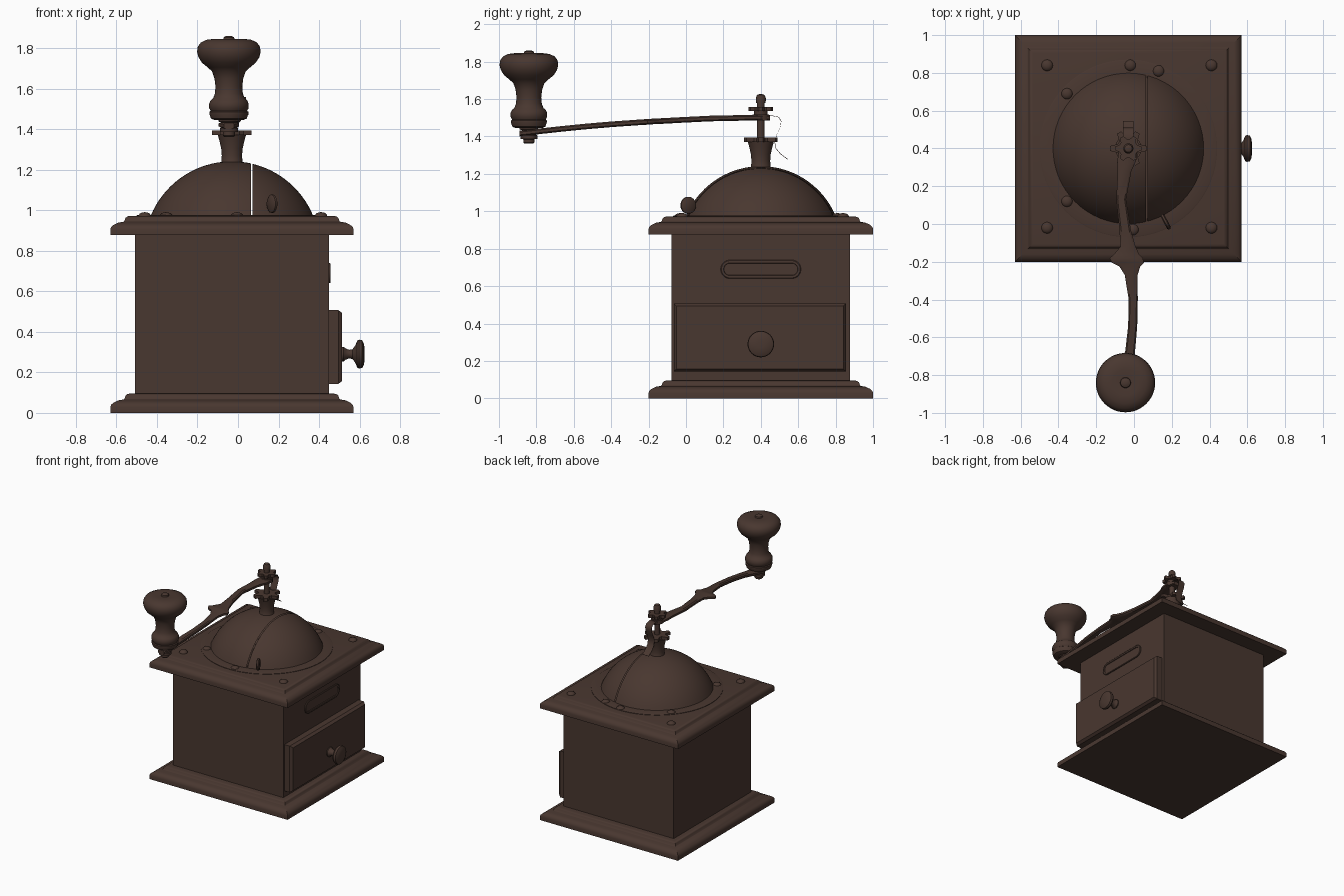
import bpy, bmesh, math
from mathutils import Vector, Matrix

CX, CY = -0.03, 0.40          # axis of box, dome and crank
KX, KY = -0.045, -0.84        # axis of crank handle

brown = bpy.data.materials.new("dark_brown")
brown.diffuse_color = (0.066, 0.038, 0.029, 1)


def finish(name, bm, loc=(0, 0, 0), angle=35):
    bmesh.ops.remove_doubles(bm, verts=bm.verts, dist=1e-5)
    bmesh.ops.recalc_face_normals(bm, faces=bm.faces)
    me = bpy.data.meshes.new(name)
    bm.to_mesh(me)
    bm.free()
    me.materials.append(brown)
    ob = bpy.data.objects.new(name, me)
    bpy.context.collection.objects.link(ob)
    ob.location = loc
    bpy.ops.object.select_all(action='DESELECT')
    ob.select_set(True)
    bpy.context.view_layer.objects.active = ob
    bpy.ops.object.shade_smooth_by_angle(angle=math.radians(angle))
    return ob


def skin(bm, rings, caps=True):
    """Bridge successive closed rings of points."""
    vs = [[bm.verts.new(p) for p in r] for r in rings]
    n = len(vs[0])
    for a, b in zip(vs, vs[1:]):
        for i in range(n):
            bm.faces.new((a[i], a[(i + 1) % n], b[(i + 1) % n], b[i]))
    if caps:
        bm.faces.new(vs[0])
        bm.faces.new(vs[-1])


def lathe(name, prof, loc, seg=40, rot=None, caps=True):
    bm = bmesh.new()
    skin(bm, [[(r * math.cos(2 * math.pi * i / seg), r * math.sin(2 * math.pi * i / seg), z)
               for i in range(seg)] for r, z in prof], caps)
    if rot:
        bm.transform(rot)
    return finish(name, bm, loc)


def square_loft(name, prof, z0):
    bm = bmesh.new()
    skin(bm, [[(sx * h, sy * h, z) for sx, sy in ((-1, -1), (1, -1), (1, 1), (-1, 1))] for h, z in prof])
    return finish(name, bm, (CX, CY, z0))


def star(name, r_in, r_out, lobes, z0, z1):
    """Flat lobed plate around the crank axis."""
    bm = bmesh.new()
    n = lobes * 4
    pts = []
    for i in range(n):
        r = r_out if i % 4 < 2 else r_in
        a = 2 * math.pi * (i - 0.5) / n
        pts.append((r * math.cos(a), r * math.sin(a)))
    skin(bm, [[(x, y, z) for x, y in pts] for z in (z0, z1)])
    return finish(name, bm, (CX, CY, 0))


# box with moulded base and lid
moulding = [(0.6, 0), (0.6, 0.028), (0.596, 0.04), (0.585, 0.05), (0.56, 0.062), (0.535, 0.066),
            (0.53, 0.07), (0.525, 0.085), (0.517, 0.092), (0.505, 0.095)]
square_loft("base_moulding", moulding, 0)
square_loft("lid_moulding", moulding, 0.877)
square_loft("box_body", [(0.478, 0.09), (0.478, 0.88)], 0)

# drawer front with bevelled edge, and its knob
bm = bmesh.new()
skin(bm, [[(x, y, z) for y, z in ((-0.065 + d, 0.143 + d), (0.855 - d, 0.143 + d),
                                  (0.855 - d, 0.507 - d), (-0.065 + d, 0.507 - d))]
          for x, d in ((0.44, 0), (0.495, 0), (0.514, 0.014))])
finish("drawer_front", bm, angle=15)
lathe("drawer_knob", [(0.036, 0), (0.036, 0.008), (0.028, 0.018), (0.021, 0.035), (0.024, 0.052), (0.045, 0.067),
                      (0.066, 0.075), (0.071, 0.085), (0.068, 0.1), (0.05, 0.109), (0.02, 0.112)],
      (0.513, 0.40, 0.29), 32, Matrix.Rotation(math.pi / 2, 4, 'Y'))

# label plate with rounded ends and a raised rim
def stadium(half, r, x):
    return [(x, 0.40 + (half if math.cos(a) > 0 else -half) + r * math.cos(a), 0.69 + r * math.sin(a))
            for a in (math.radians(-90 + 15 * i + 7.5) for i in range(24))]


bm = bmesh.new()
skin(bm, [stadium(0.165, 0.05, 0.44), stadium(0.165, 0.05, 0.454), stadium(0.165, 0.046, 0.457),
          stadium(0.165, 0.034, 0.457), stadium(0.165, 0.032, 0.452)])
finish("label_plate", bm)

# dome flange and rivets
lathe("dome_flange", [(0.47, 0.965), (0.47, 0.975), (0.465, 0.977), (0.39, 0.977)], (CX, CY, 0), 64)
rivets = [(x, y) for x in (-0.46, 0.41) for y in (-0.02, 0.84)]
rivets += [(-0.02, 0.84), (-0.005, -0.03), (0.13, 0.81), (-0.355, 0.69), (-0.355, 0.12)]
for x, y in rivets:
    lathe("rivet", [(0.031, -0.005), (0.03, 0.005), (0.024, 0.013), (0.012, 0.018), (0.004, 0.019)],
          (x, y, 0.971), 16)

# domed hopper, split by a narrow slot for the sliding door
H, A = 0.267, 0.40
R = (A * A + H * H) / (2 * H)
amax = math.asin(A / R)
for name, cut, sign in (("dome_shell", 0.093, 1), ("dome_door", 0.101, -1)):
    bm = bmesh.new()
    seg = 64
    rings = []
    for r, steps in ((R, range(20, -1, -1)), (R - 0.012, range(0, 21))):
        for k in steps:
            t = max(amax * k / 20, 0.003)
            rings.append([(r * math.sin(t) * math.cos(2 * math.pi * i / seg),
                           r * math.sin(t) * math.sin(2 * math.pi * i / seg),
                           r * math.cos(t) - R + H) for i in range(seg)])
    rings.append(rings[0])
    skin(bm, rings, False)
    bmesh.ops.remove_doubles(bm, verts=bm.verts, dist=1e-5)
    bmesh.ops.bisect_plane(bm, geom=bm.verts[:] + bm.edges[:] + bm.faces[:], plane_co=(cut, 0, 0),
                           plane_no=(sign, 0, 0), clear_outer=True)
    finish(name, bm, (CX, CY, 0.974))

# door thumb tab: flat disc standing radially out of the dome
lathe("door_tab", [(0.036, -0.011), (0.045, -0.005), (0.045, 0.005), (0.036, 0.011)], (0.168, 0.012, 1.032), 24,
      Matrix.Rotation(math.radians(28), 4, 'Z') @ Matrix.Rotation(math.pi / 2, 4, 'Y'))

# neck, shaft, nuts on the crank axis
lathe("neck", [(0.058, 1.225), (0.052, 1.24), (0.05, 1.27), (0.053, 1.305), (0.062, 1.345), (0.07, 1.372)],
      (CX, CY, 0), 32)
star("neck_star_plate", 0.06, 0.098, 6, 1.37, 1.394)
lathe("shaft", [(0.021, 1.38), (0.021, 1.58), (0.026, 1.58), (0.027, 1.605), (0.02, 1.622), (0.008, 1.626)],
      (CX, CY, 0), 20)
star("lock_nut", 0.05, 0.07, 6, 1.535, 1.558)
lathe("nut_collar", [(0.045, 1.485), (0.045, 1.517), (0.036, 1.517), (0.036, 1.536)], (CX, CY, 0), 24)

# leaf spring: thin bent strip behind the shaft
path = [(0.42, 1.512), (0.46, 1.51), (0.495, 1.502), (0.508, 1.48), (0.503, 1.45), (0.485, 1.41),
        (0.473, 1.37), (0.48, 1.335), (0.505, 1.305), (0.543, 1.277)]
bm = bmesh.new()
skin(bm, [[(CX + sx * 0.028, y + d, z + d) for sx, d in ((-1, 0), (1, 0), (1, 0.002), (-1, 0.002))]
          for y, z in path])
finish("leaf_spring", bm, angle=60)

# crank arm: (y, centre x, half width, z), with pointed wings midway
arm = [(0.45, -0.03, 0.02, 1.5), (0.40, -0.03, 0.05, 1.5), (0.34, -0.037, 0.05, 1.5), (0.28, -0.05, 0.036, 1.499),
       (0.13, -0.068, 0.026, 1.496), (-0.03, -0.047, 0.03, 1.488), (-0.12, -0.032, 0.04, 1.483),
       (-0.165, -0.04, 0.07, 1.481), (-0.18, -0.042, 0.088, 1.48), (-0.205, -0.032, 0.085, 1.478),
       (-0.225, -0.022, 0.055, 1.477), (-0.27, -0.015, 0.034, 1.474), (-0.40, -0.004, 0.024, 1.465),
       (-0.54, -0.007, 0.024, 1.453), (-0.67, -0.02, 0.026, 1.44), (-0.78, -0.04, 0.04, 1.428),
       (-0.84, KX, 0.05, 1.421), (-0.89, KX, 0.025, 1.416)]
bm = bmesh.new()
skin(bm, [[(x + sx * w, y, z + sz * 0.015) for sx, sz in
           ((-1, -0.5), (-0.7, -1), (0.7, -1), (1, -0.5), (1, 0.5), (0.7, 1), (-0.7, 1), (-1, 0.5))]
          for y, x, w, z in arm])
finish("crank_arm", bm)

# turned handle and the pin below it
lathe("handle_pin", [(0.024, 1.362), (0.03, 1.368), (0.03, 1.385), (0.045, 1.387), (0.045, 1.405),
                     (0.036, 1.41), (0.036, 1.433), (0.05, 1.437), (0.05, 1.455)], (KX, KY, 0), 24)
lathe("handle", [(0.07, 1.445), (0.088, 1.452), (0.096, 1.475), (0.096, 1.485), (0.09, 1.49), (0.098, 1.505),
                 (0.098, 1.525), (0.09, 1.542), (0.078, 1.552), (0.069, 1.575), (0.066, 1.61), (0.071, 1.65),
                 (0.083, 1.685), (0.105, 1.705), (0.133, 1.728), (0.15, 1.755), (0.157, 1.782), (0.153, 1.808),
                 (0.138, 1.828), (0.11, 1.841), (0.07, 1.846), (0.035, 1.842), (0.028, 1.842), (0.026, 1.853),
                 (0.015, 1.859), (0.004, 1.86)], (KX, KY, 0), 48)
